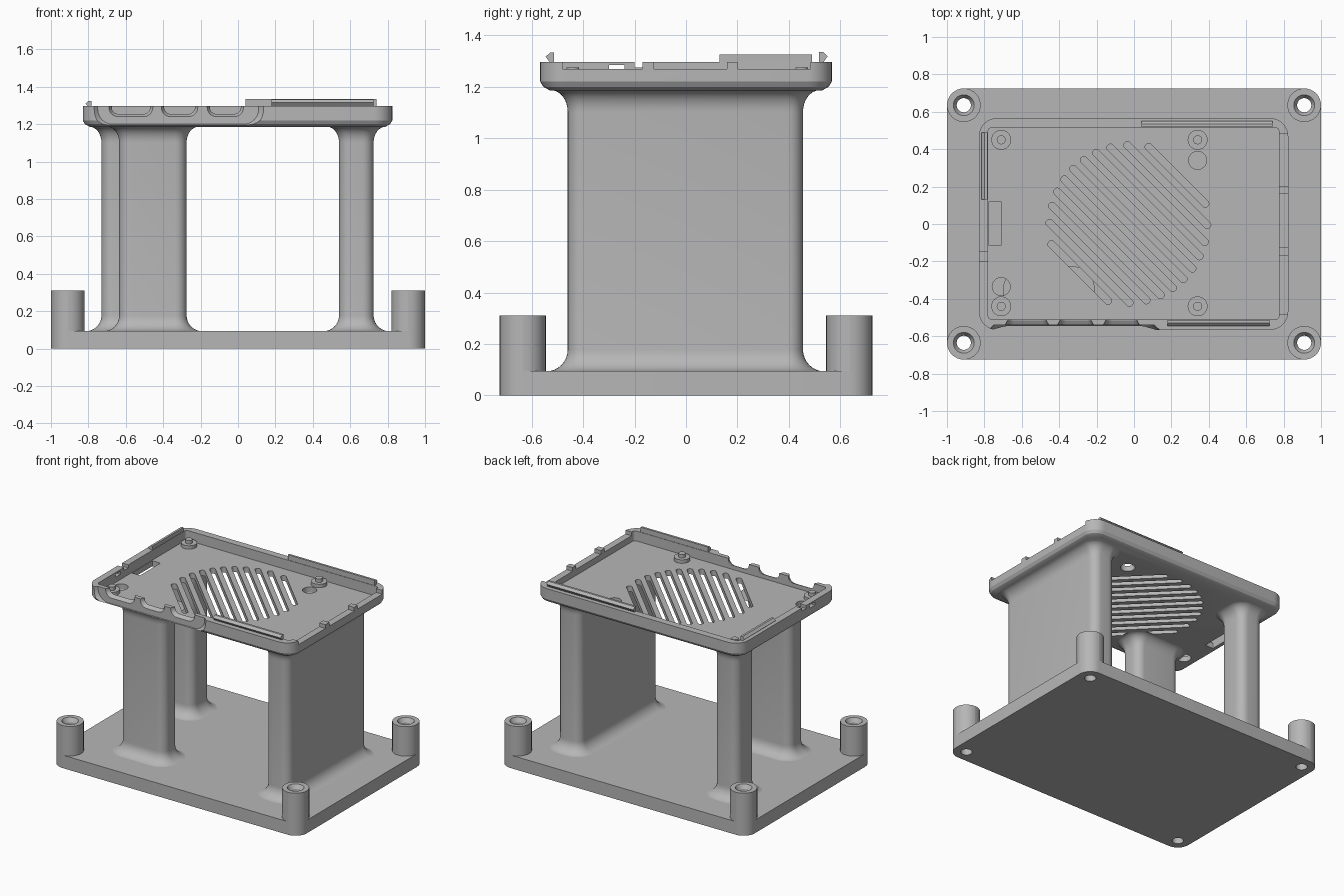
import bpy, bmesh
from math import sin, cos, pi, sqrt
from mathutils import Matrix, Vector

cube = bpy.data.objects.get("Cube")
if cube:
    bpy.data.objects.remove(cube)

grey = bpy.data.materials.new("plain grey")
grey.use_nodes = True
tone = (0.47, 0.47, 0.47, 1)
grey.diffuse_color = tone
grey.node_tree.nodes["Principled BSDF"].inputs["Base Color"].default_value = tone

SEG = 8


def outline(rect, r, grow=0.0):
    """Rounded rectangle, offset outwards by grow."""
    x0, x1, y0, y1 = rect
    r = max(r, 0.001)
    pts = []
    for k, (cx, cy) in enumerate([(x1 - r, y1 - r), (x0 + r, y1 - r),
                                  (x0 + r, y0 + r), (x1 - r, y0 + r)]):
        for i in range(SEG + 1):
            a = (k + i / SEG) * pi / 2
            rad = max(r + grow, 0.001)
            # corners that shrink past their radius move inwards instead
            short = min(r + grow - 0.001, 0)
            sx, sy = (1, -1, -1, 1)[k], (1, 1, -1, -1)[k]
            pts.append((cx + sx * short + rad * cos(a), cy + sy * short + rad * sin(a)))
    return pts


def loft(bm, rings, matrix=Matrix(), tube=False):
    """Skin a list of (outline, z); cap the ends or close into a tube."""
    loops = [[bm.verts.new(matrix @ Vector((x, y, z))) for x, y in pts] for pts, z in rings]
    n = len(loops[0])
    pairs = list(zip(loops, loops[1:])) + ([(loops[-1], loops[0])] if tube else [])
    for a, b in pairs:
        for i in range(n):
            j = (i + 1) % n
            bm.faces.new((a[i], a[j], b[j], b[i]))
    if not tube:
        bm.faces.new(loops[0][::-1])
        bm.faces.new(loops[-1])


def prism(bm, rect, r, z0, z1, matrix=Matrix()):
    loft(bm, [(outline(rect, r), z0), (outline(rect, r), z1)], matrix)


def disc(x, y, r):
    return outline((x - r, x + r, y - r, y + r), r)


def finish(name, bm):
    bmesh.ops.recalc_face_normals(bm, faces=bm.faces[:])
    mesh = bpy.data.meshes.new(name)
    bm.to_mesh(mesh)
    bm.free()
    obj = bpy.data.objects.new(name, mesh)
    bpy.context.collection.objects.link(obj)
    mesh.materials.append(grey)
    return obj


def activate(obj):
    bpy.ops.object.select_all(action='DESELECT')
    obj.select_set(True)
    bpy.context.view_layer.objects.active = obj


def smooth(obj):
    activate(obj)
    bpy.ops.object.shade_smooth_by_angle(angle=0.5)


def cut(obj, bm):
    cutter = finish("cutter", bm)
    cutter.hide_render = True
    mod = obj.modifiers.new("cut", 'BOOLEAN')
    mod.operation, mod.solver, mod.object = 'DIFFERENCE', 'EXACT', cutter
    activate(obj)
    bpy.ops.object.modifier_apply(modifier=mod.name)
    bpy.data.objects.remove(cutter)


# Base plate with four screw holes
BASE_TOP = 0.095
corners = [(sx * 0.91, sy * 0.635) for sx in (-1, 1) for sy in (-1, 1)]
bm = bmesh.new()
prism(bm, (-1, 1, -0.725, 0.725), 0.09, 0, BASE_TOP)
base = finish("base_plate", bm)
bm = bmesh.new()
for x, y in corners:
    loft(bm, [(disc(x, y, 0.038), -0.1), (disc(x, y, 0.038), 0.2)])
cut(base, bm)
smooth(base)

# Countersunk corner posts
for i, (x, y) in enumerate(corners):
    bm = bmesh.new()
    loft(bm, [(disc(x, y, 0.09), BASE_TOP), (disc(x, y, 0.09), 0.31),
              (disc(x, y, 0.056), 0.31), (disc(x, y, 0.038), 0.28),
              (disc(x, y, 0.038), BASE_TOP)], tube=True)
    smooth(finish(f"corner_post_{i + 1}", bm))

# Legs with flared fillets at both ends
TRAY_LOW = 1.185
legs = {
    "side_wall_leg": (0.54, 0.725, -0.46, 0.455),
    "front_leg": (-0.635, -0.275, -0.46, -0.29),
    "back_leg": (-0.73, -0.54, 0.24, 0.455),
}
for name, rect in legs.items():
    bm = bmesh.new()
    rings = []
    steps = [i / 8 for i in range(9)]
    for t in steps:
        a = t * pi / 2
        rings.append((outline(rect, 0.06, 0.085 * (1 - sin(a))),
                      BASE_TOP - 0.002 + 0.085 * (1 - cos(a))))
    for t in reversed(steps):
        a = t * pi / 2
        rings.append((outline(rect, 0.06, 0.065 * (1 - sin(a))),
                      TRAY_LOW + 0.002 - 0.085 * (1 - cos(a))))
    loft(bm, rings)
    smooth(finish(name, bm))

# Open tray
FLOOR, RIM = 1.225, 1.297
outer, inner = (-0.83, 0.825, -0.567, 0.567), (-0.78, 0.775, -0.51, 0.515)
bm = bmesh.new()
loft(bm, [(outline(outer, 0.1, -0.04), TRAY_LOW), (outline(outer, 0.1, -0.012), 1.2),
          (outline(outer, 0.1), 1.22), (outline(outer, 0.1), RIM),
          (outline(inner, 0.02), RIM), (outline(inner, 0.02), FLOOR)])
tray = finish("tray", bm)

# Diagonal vent slots filling a circle, floor holes, card slot and rim steps
bm = bmesh.new()
turn = Matrix.Translation((-0.03, 0, 0)) @ Matrix.Rotation(-pi / 4, 4, 'Z')
for k in range(-5, 6):
    off = k * 0.0735
    half = sqrt(0.435 ** 2 - off ** 2)
    prism(bm, (-half, half, off - 0.019, off + 0.019), 0.018, 1.1, 1.26, turn)
for x, y in [(0.34, 0.34), (-0.71, -0.335)]:
    loft(bm, [(disc(x, y, 0.048), 1.1), (disc(x, y, 0.048), 1.26)])
prism(bm, (-0.775, -0.71, -0.115, 0.12), 0.002, 1.1, 1.26)
for y0, y1 in [(-0.48, -0.17), (-0.125, 0.16), (0.2, 0.485)]:
    prism(bm, (0.74, 0.9, y0, y1), 0.002, 1.27, 1.4)
prism(bm, (-0.9, -0.74, -0.2, -0.15), 0.002, 1.275, 1.4)
prism(bm, (-0.9, -0.74, -0.3, -0.24), 0.002, 1.262, 1.285)
cut(tray, bm)

# Scooped front face, then flared connector openings
upright = Matrix.Rotation(pi / 2, 4, 'X')
bm = bmesh.new()
scoop = (-0.75, 0.11, 1.2, 1.5)
loft(bm, [(outline(scoop, 0.08), 0.541), (outline(scoop, 0.08, 0.03), 0.57),
          (outline(scoop, 0.08, 0.03), 0.65)], upright)
cut(tray, bm)
bm = bmesh.new()
for x0, x1 in [(-0.675, -0.47), (-0.395, -0.23), (-0.15, 0.015)]:
    hole = (x0, x1, 1.255, 1.4)
    loft(bm, [(outline(hole, 0.035), 0.45), (outline(hole, 0.035), 0.515),
              (outline(hole, 0.035, 0.016), 0.543), (outline(hole, 0.035, 0.016), 0.6)], upright)
cut(tray, bm)
smooth(tray)

# Standoffs with locating pins
for i, (x, y) in enumerate([(-0.71, 0.45), (0.34, 0.45), (-0.71, -0.44), (0.34, -0.44)]):
    bm = bmesh.new()
    loft(bm, [(disc(x, y, 0.053), FLOOR - 0.005), (disc(x, y, 0.053), 1.25),
              (disc(x, y, 0.024), 1.25), (disc(x, y, 0.024), 1.275)])
    smooth(finish(f"standoff_{i + 1}", bm))


# Snap ridges: a thin lip with a pointed bead facing outwards
def ridge(name, wall, out, start, end, top, along_x):
    profile = [(0, 1.24), (0, top), (0.016, top), (0.033, top - 0.016),
               (0.016, RIM - 0.002), (0.016, 1.24)]
    bm = bmesh.new()
    ends = []
    for s in (start, end):
        ring = []
        for d, z in profile:
            across = wall + out * d
            ring.append(bm.verts.new((s, across, z) if along_x else (across, s, z)))
        bm.faces.new(ring)
        ends.append(ring)
    for i in range(len(profile)):
        j = (i + 1) % len(profile)
        bm.faces.new((ends[0][i], ends[0][j], ends[1][j], ends[1][i]))
    finish(name, bm)


ridge("front_snap_ridge", -0.513, -1, 0.18, 0.725, 1.333, True)
ridge("back_snap_ridge", 0.518, 1, 0.04, 0.74, 1.335, True)
ridge("side_snap_ridge", -0.783, -1, 0.13, 0.49, 1.325, False)
